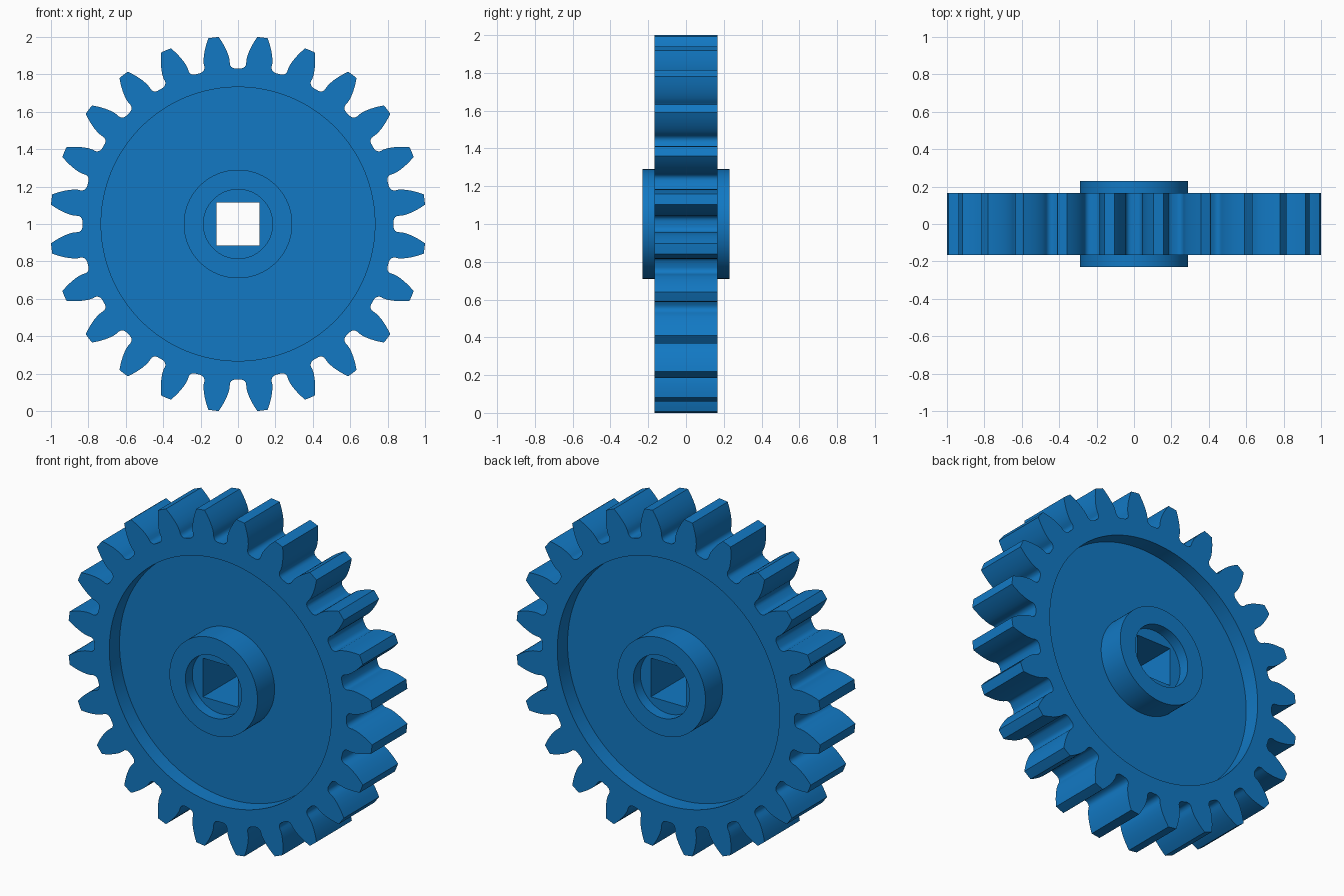
import bpy, bmesh
from math import pi, sin, cos, tan, acos, atan2, hypot, radians

if "Cube" in bpy.data.objects:
    bpy.data.objects.remove(bpy.data.objects["Cube"])

TEETH = 24
M = 1.0054 / 13                     # gear module from the tip radius
R_TIP, R_ROOT = 13 * M, 10.75 * M
R_BASE = 12 * M * cos(radians(20))


def inv(a):
    return tan(a) - a


# Half of one tooth gap as (radius, angle): root, fillet, involute flank
def gap_half():
    g0 = pi / 48 - inv(radians(20))
    wall, f = R_BASE * sin(g0), 0.029
    pts = [(R_ROOT, 0.0)]
    for i in range(5):
        t = i / 4 * pi / 2
        x, y = wall - f + f * sin(t), R_ROOT + f - f * cos(t)
        pts.append((hypot(x, y), atan2(x, y)))
    for i in range(7):
        r = R_BASE + 0.002 + (R_TIP - R_BASE - 0.002) * i / 6
        pts.append((r, g0 + inv(acos(R_BASE / r))))
    return pts


half = gap_half()
pitch = half + [(R_TIP, pi / TEETH)] + [(r, 2 * pi / TEETH - a) for r, a in reversed(half[1:])]
N = TEETH * len(pitch)

# Cross-section loops, all with N points
teeth = [(r * sin(a + k * 2 * pi / TEETH), r * cos(a + k * 2 * pi / TEETH))
         for k in range(TEETH) for r, a in pitch]


def circle(r):
    return [(r * sin(2 * pi * i / N), r * cos(2 * pi * i / N)) for i in range(N)]


def square(h):
    return [(h * x / max(abs(x), abs(z)), h * z / max(abs(x), abs(z))) for x, z in circle(1)]


FACE, HUB, WEB = 0.166, 0.231, 0.07
# Front side from the shaft hole outwards; the back mirrors it
front = [(square(0.115), FACE), (circle(0.185), FACE), (circle(0.185), HUB),
         (circle(0.29), HUB), (circle(0.29), WEB), (circle(0.732), WEB),
         (circle(0.732), FACE), (teeth, FACE)]
loops = [(p, -y) for p, y in front] + list(reversed(front))

bm = bmesh.new()
rings = [[bm.verts.new((x, y, z + 1)) for x, z in p] for p, y in loops]
for a, b in zip(rings, rings[1:] + rings[:1]):
    for i in range(N):
        j = (i + 1) % N
        bm.faces.new((a[i], a[j], b[j], b[i]))
bmesh.ops.recalc_face_normals(bm, faces=bm.faces)
mesh = bpy.data.meshes.new("spur_gear")
bm.to_mesh(mesh)
bm.free()

gear = bpy.data.objects.new("spur_gear", mesh)
bpy.context.collection.objects.link(gear)
blue = bpy.data.materials.new("blue")
blue.diffuse_color = (0.006, 0.19, 0.55, 1)
blue.use_nodes = True
blue.node_tree.nodes["Principled BSDF"].inputs["Base Color"].default_value = blue.diffuse_color
mesh.materials.append(blue)

bpy.context.view_layer.objects.active = gear
gear.select_set(True)
bpy.ops.object.shade_smooth_by_angle(angle=radians(30))
